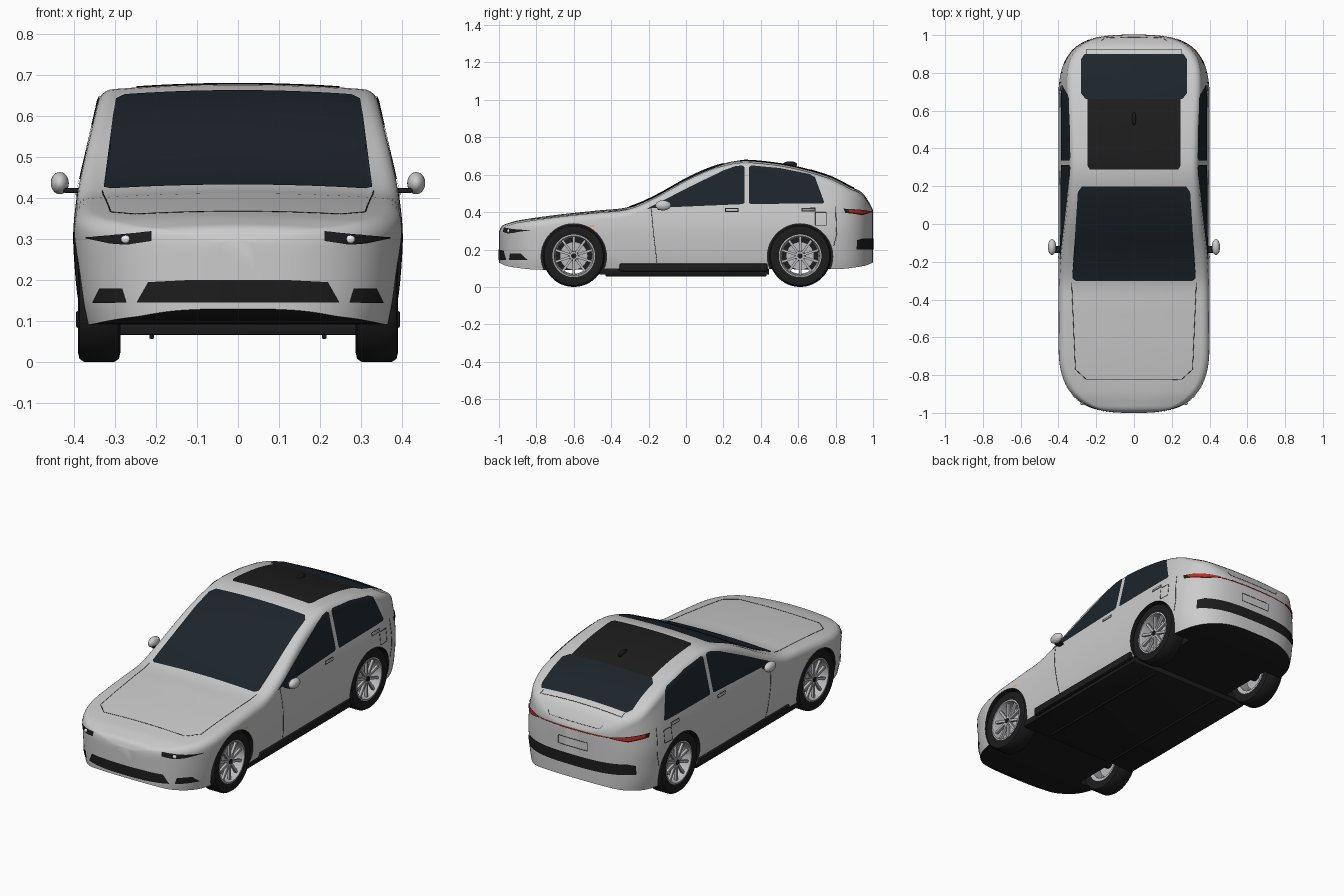
import bpy, bmesh, math
from mathutils import Vector, Matrix
from mathutils.bvhtree import BVHTree

if "Cube" in bpy.data.objects:
    bpy.data.objects.remove(bpy.data.objects["Cube"])

def mat(name, *c):
    m = bpy.data.materials.new(name)
    m.diffuse_color = (*c, 1)
    m.use_nodes = True
    m.node_tree.nodes["Principled BSDF"].inputs["Base Color"].default_value = m.diffuse_color
    return m
PAINT = mat("paint", .62, .62, .62)
BLACK = mat("black", .012, .012, .012)
GLASS = mat("glass", .012, .018, .024)
RED = mat("red", .6, .02, .01)
ORANGE = mat("orange", .8, .3, .05)
METAL = mat("metal", .5, .5, .52)
LAMP = mat("lamp", .85, .85, .9)

def finish(name, bm, mats, smooth=True, recalc=True):
    if recalc:
        bmesh.ops.recalc_face_normals(bm, faces=bm.faces)
    me = bpy.data.meshes.new(name)
    bm.to_mesh(me)
    bm.free()
    for m in mats:
        me.materials.append(m)
    ob = bpy.data.objects.new(name, me)
    bpy.context.collection.objects.link(ob)
    if smooth:
        shade(ob)
    return ob

def shade(ob):
    bpy.ops.object.select_all(action='DESELECT')
    ob.select_set(True)
    bpy.context.view_layer.objects.active = ob
    bpy.ops.object.shade_smooth_by_angle(angle=math.radians(35))

def lin(p, x):
    for (a, b), (c, d) in zip(p, p[1:]):
        if x <= c:
            return b + (d - b) * max(0, x - a) / (c - a)
    return p[-1][1]

def curve(p, x):  # smooth interpolation through points
    n = len(p)
    x = min(max(x, p[0][0]), p[-1][0])
    i = next(i for i in range(n - 1) if x <= p[i + 1][0])
    def m(k):
        a, b = p[max(k - 1, 0)], p[min(k + 1, n - 1)]
        return (b[1] - a[1]) / (b[0] - a[0])
    h = p[i + 1][0] - p[i][0]
    t = (x - p[i][0]) / h
    return ((2*t**3 - 3*t*t + 1) * p[i][1] + (t**3 - 2*t*t + t) * h * m(i)
            + (3*t*t - 2*t**3) * p[i + 1][1] + (t**3 - t*t) * h * m(i + 1))

# Body: roof line, lower line, side curvature and plan outline
ROOF = [(-1, .295), (-.985, .325), (-.95, .341), (-.89, .357), (-.67, .388), (-.46, .41), (-.31, .427),
        (-.17, .485), (.015, .587), (.15, .645), (.285, .676), (.42, .67), (.58, .645), (.77, .59),
        (.88, .535), (.94, .505), (.98, .45), (1, .41)]
LOW = [(-1, .13), (-.95, .11), (-.78, .092), (0, .1), (.8, .095), (.95, .112), (1, .13)]
SIDE = [(.08, .925), (.15, .97), (.25, .995), (.32, 1), (.4, .98), (.45, .957), (.55, .9), (.64, .848), (.68, .825)]

def half_width(y):
    t = max(0, (abs(y) - .6) / .4)
    return .4 * (1 - t**3)**.36 if y < 0 else .4 * (1 - t**3.5)**.34

def section(y):
    w, top, low = half_width(y), curve(ROOF, y), curve(LOW, y)
    crown = .012 * min(1, w / .3)
    r = min(.04, .2 * (top - low))
    zc = top - crown - r
    xc = w * curve(SIDE, zc)
    rx = min(.042, .5 * xc)
    xb = w * curve(SIDE, low)
    pts = [(xb * i / 4, low) for i in range(5)]
    pts += [(w * curve(SIDE, z), z) for z in (low + (zc - low) * i / 16 for i in range(1, 17))]
    pts += [(xc - rx * (1 - math.cos(a)), zc + r * math.sin(a)) for a in (math.pi / 12 * i for i in range(1, 7))]
    xe = xc - rx
    pts += [(xe * (1 - i / 8), top - crown * (1 - i / 8)**2) for i in range(1, 9)]
    return pts + [(-x, z) for x, z in pts[-2:0:-1]]

bm = bmesh.new()
rings = []
for k in range(101):
    y = math.sin(math.pi / 2 * .985 * (k / 50 - 1)) / .99972
    rings.append([bm.verts.new((x, y, z)) for x, z in section(y * .9997)])
for a, b in zip(rings, rings[1:]):
    n = len(a)
    for i in range(n):
        f = bm.faces.new((a[i], a[(i + 1) % n], b[(i + 1) % n], b[i]))
        f.material_index = int(i < 4 or i >= n - 4)
bm.faces.new(rings[0])
bm.faces.new(rings[-1])
bmesh.ops.recalc_face_normals(bm, faces=bm.faces)
TREE = BVHTree.FromBMesh(bm)
body = finish("body_shell", bm, [PAINT, BLACK], False)

# Wheel arch openings
for y in (-.6, .61):
    for s in (1, -1):
        bm = bmesh.new()
        bmesh.ops.create_cone(bm, cap_ends=True, segments=48, radius1=.175, radius2=.175, depth=.3,
                              matrix=Matrix.Translation((s * .41, y, .163)) @ Matrix.Rotation(math.pi / 2, 4, 'Y'))
        for f in bm.faces:
            f.material_index = 1
        cut = finish("arch_cutter", bm, [PAINT, BLACK], False)
        cut.hide_render = True
        md = body.modifiers.new("arch", 'BOOLEAN')
        md.operation, md.object, md.solver = 'DIFFERENCE', cut, 'EXACT'
        bpy.context.view_layer.objects.active = body
        bpy.ops.object.modifier_apply(modifier="arch")
        bpy.data.objects.remove(cut)
shade(body)

# Panels and seams are projected on to the body along a viewing axis
def cast(view, u, v, s=1, off=.003):
    o, d = {"side": ((s * 2, u, v), (-s, 0, 0)), "top": ((s * u, v, 2), (0, 0, -1)),
            "front": ((s * u, -2, v), (0, 1, 0)), "back": ((s * u, 2, v), (0, -1, 0))}[view]
    p, n, *_ = TREE.ray_cast(Vector(o), Vector(d))
    if p is None:
        p, n, *_ = TREE.find_nearest(Vector(o) + 1.1 * Vector(d))
    return p + n * off, n

def panel(name, view, lo, hi, m, s=1, off=.003, rows=16):
    us = {round(p[0], 4) for p in lo + hi} | {round(lo[0][0] + (lo[-1][0] - lo[0][0]) * i / 30, 4) for i in range(31)}
    bm = bmesh.new()
    cols = []
    for u in sorted(us):
        a, b = lin(lo, u), lin(hi, u)
        cols.append([bm.verts.new(cast(view, u, a + (b - a) * j / rows, s, off)[0]) for j in range(rows + 1)])
    for a, b in zip(cols, cols[1:]):
        for j in range(rows):
            bm.faces.new((a[j], b[j], b[j + 1], a[j + 1]))
    bm.normal_update()
    mid = cols[len(cols) // 2][rows // 2]
    if mid.normal.dot(cast(view, (lo[0][0] + lo[-1][0]) / 2, lin(lo, 0), s)[1]) < 0:
        bmesh.ops.reverse_faces(bm, faces=bm.faces)
    return finish(name, bm, [m], True, False)

def seam(name, view, pts, s=1, m=BLACK, r=.0014):
    cu = bpy.data.curves.new(name, 'CURVE')
    cu.dimensions, cu.bevel_depth, cu.bevel_resolution = '3D', r, 0
    co = [cast(view, a[0] + (b[0] - a[0]) * i / 10, a[1] + (b[1] - a[1]) * i / 10, s, 0)[0]
          for a, b in zip(pts, pts[1:]) for i in range(11)]
    sp = cu.splines.new('POLY')
    sp.points.add(len(co) - 1)
    for q, c in zip(sp.points, co):
        q.co = (*c, 1)
    cu.materials.append(m)
    bpy.context.collection.objects.link(bpy.data.objects.new(name, cu))

def sym(p):
    return [(-u, v) for u, v in p] + [(u, v) for u, v in reversed(p)]

# Glass and dark roof
panel("windscreen", "top", sym([(.326, -.285), (.31, -.3)]), sym([(.326, -.27), (.297, .17), (.275, .2)]), GLASS)
panel("roof_panel", "top", sym([(.247, .31), (.235, .29)]), sym([(.247, .68), (.24, .685)]), BLACK)
panel("rear_window", "top", sym([(.28, .69), (.255, .66)]), sym([(.28, .87), (.262, .897)]), GLASS, off=.005)
# Bumper openings
panel("front_grille", "front", sym([(.245, .145), (.2, .145)]), sym([(.245, .147), (.218, .195), (.12, .2)]), BLACK)
panel("rear_diffuser", "back", sym([(.33, .2), (.3, .2)]), sym([(.33, .25), (.3, .26)]), BLACK)
# Bonnet, boot and plate seams
seam("bonnet_seam", "top", sym([(.33, -.31), (.31, -.77), (.25, -.825)]))
seam("boot_seam", "top", sym([(.25, .9), (.25, .925)]))
seam("boot_lower_seam", "back", sym([(.17, .455), (.155, .435)]))
seam("plate_recess", "back", [(-.09, .3), (.09, .3), (.09, .345), (-.09, .345), (-.09, .3)])
seam("rear_light_line", "back", [(-.25, .4), (.25, .4)], 1, RED, .003)

def box(name, c, d, m, bev=.006):
    bm = bmesh.new()
    bmesh.ops.create_cube(bm, size=1, matrix=Matrix.Translation(c) @ Matrix.Diagonal((*d, 1)))
    bmesh.ops.bevel(bm, geom=bm.edges[:], offset=bev, segments=2, affect='EDGES', profile=.5)
    return finish(name, bm, [m])

def ball(name, c, d, m):
    bm = bmesh.new()
    bmesh.ops.create_uvsphere(bm, u_segments=24, v_segments=14, radius=1,
                              matrix=Matrix.Translation(c) @ Matrix.Diagonal((*d, 1)))
    return finish(name, bm, [m])

for s in (1, -1):
    panel("front_side_window", "side", [(-.205, .417), (-.17, .422), (.3, .442), (.312, .448)],
          [(-.205, .42), (.02, .535), (.2, .622), (.26, .643), (.3, .648), (.312, .64)], GLASS, s)
    panel("rear_side_window", "side", [(.337, .45), (.345, .443), (.73, .446), (.738, .452)],
          [(.337, .64), (.35, .648), (.5, .634), (.66, .602), (.69, .585), (.738, .455)], GLASS, s)
    panel("headlight", "front", [(.21, .295), (.27, .286), (.31, .289), (.37, .302)],
          [(.21, .318), (.27, .312), (.37, .304)], BLACK, s)
    ball("headlight_lens", cast("front", .272, .299, s)[0], (.012, .008, .01), LAMP)
    panel("bumper_vent", "front", [(.27, .145), (.352, .145)], [(.27, .147), (.28, .18), (.335, .18), (.352, .147)], BLACK, s)
    panel("tail_light_housing", "back", [(.22, .397), (.3, .383), (.365, .395)], [(.22, .405), (.365, .418)], BLACK, s)
    panel("tail_light", "back", [(.23, .399), (.3, .39), (.355, .4)], [(.23, .404), (.355, .414)], RED, s, .005)
    panel("side_marker", "side", [(-.515, .322), (-.488, .322)], [(-.515, .329), (-.488, .327)], ORANGE, s)
    seam("front_door_seam", "side", [(-.185, .415), (-.175, .3), (-.155, .13)], s)
    seam("bumper_seam", "side", [(.8, .43), (.805, .28), (.79, .22)], s)
    seam("fuel_flap", "side", [(.69, .33), (.75, .33), (.75, .4), (.69, .4), (.69, .33)], s)
    for y, z in ((.245, .411), (.655, .413)):
        p = cast("side", y, z, s, 0)[0]
        box("door_handle", p, (.012, .066, .012), PAINT, .004)
        panel("handle_shadow", "side", [(y - .037, z - .01), (y + .037, z - .01)],
              [(y - .037, z + .01), (y + .037, z + .01)], BLACK, s, .002, 3)
    # Wing mirrors
    box("mirror_stalk", (s * .403, -.135, .418), (.045, .035, .012), BLACK, .004)
    ball("mirror_housing", (s * .434, -.122, .436), (.022, .042, .027), PAINT)
    box("sill", (s * .38, .04, .104), (.03, .79, .042), BLACK)
    box("floor_rail", (s * .21, 0, .063), (.012, .86, .012), BLACK, .003)

# Underbody and aerial
box("underbody", (0, -.01, .088), (.75, .91, .044), BLACK)
ball("roof_aerial", (0, .556, .654), (.01, .038, .018), BLACK)

# Wheels: turned profiles given as (radius, outward offset)
def lathe(name, prof, c, s, m):
    bm = bmesh.new()
    vs = [bm.verts.new((s * x, 0, r)) for r, x in prof]
    es = [bm.edges.new((vs[i - 1], vs[i])) for i in range(len(vs))]
    bmesh.ops.spin(bm, geom=vs + es, cent=(0, 0, 0), axis=(1, 0, 0), angle=2 * math.pi, steps=48)
    bmesh.ops.remove_doubles(bm, verts=bm.verts, dist=.0001)
    bmesh.ops.translate(bm, verts=bm.verts, vec=c)
    return finish(name, bm, [m])

for y in (-.6, .61):
    for s in (1, -1):
        c = Vector((s * .338, y, .166))
        lathe("tyre", [(.112, -.045), (.14, -.052), (.158, -.048), (.166, -.036), (.166, .036), (.158, .048),
                       (.14, .052), (.112, .045)], c, s, BLACK)
        lathe("rim", [(.114, .046), (.107, .047), (.101, .03), (.095, -.04), (.114, -.046)], c, s, METAL)
        lathe("hub", [(.0, .038), (.022, .036), (.028, .018), (0, .018)], c, s, METAL)
        lathe("hub_cap", [(0, .041), (.014, .04), (.014, .03), (0, .03)], c, s, BLACK)
        lathe("brake_disc", [(0, .005), (.075, .005), (.075, -.006), (0, -.006)], c, s, METAL)
        lathe("axle_stub", [(0, 0), (.03, 0), (.03, -.1), (0, -.1)], c, s, BLACK)
        bm = bmesh.new()
        for k in range(10):
            bmesh.ops.create_cube(bm, size=1, matrix=Matrix.Translation(c) @ Matrix.Rotation(math.pi * k / 5, 4, 'X')
                                  @ Matrix.Translation((s * .028, 0, .062)) @ Matrix.Diagonal((.014, .013, .084, 1)))
        finish("wheel_spokes", bm, [METAL])
